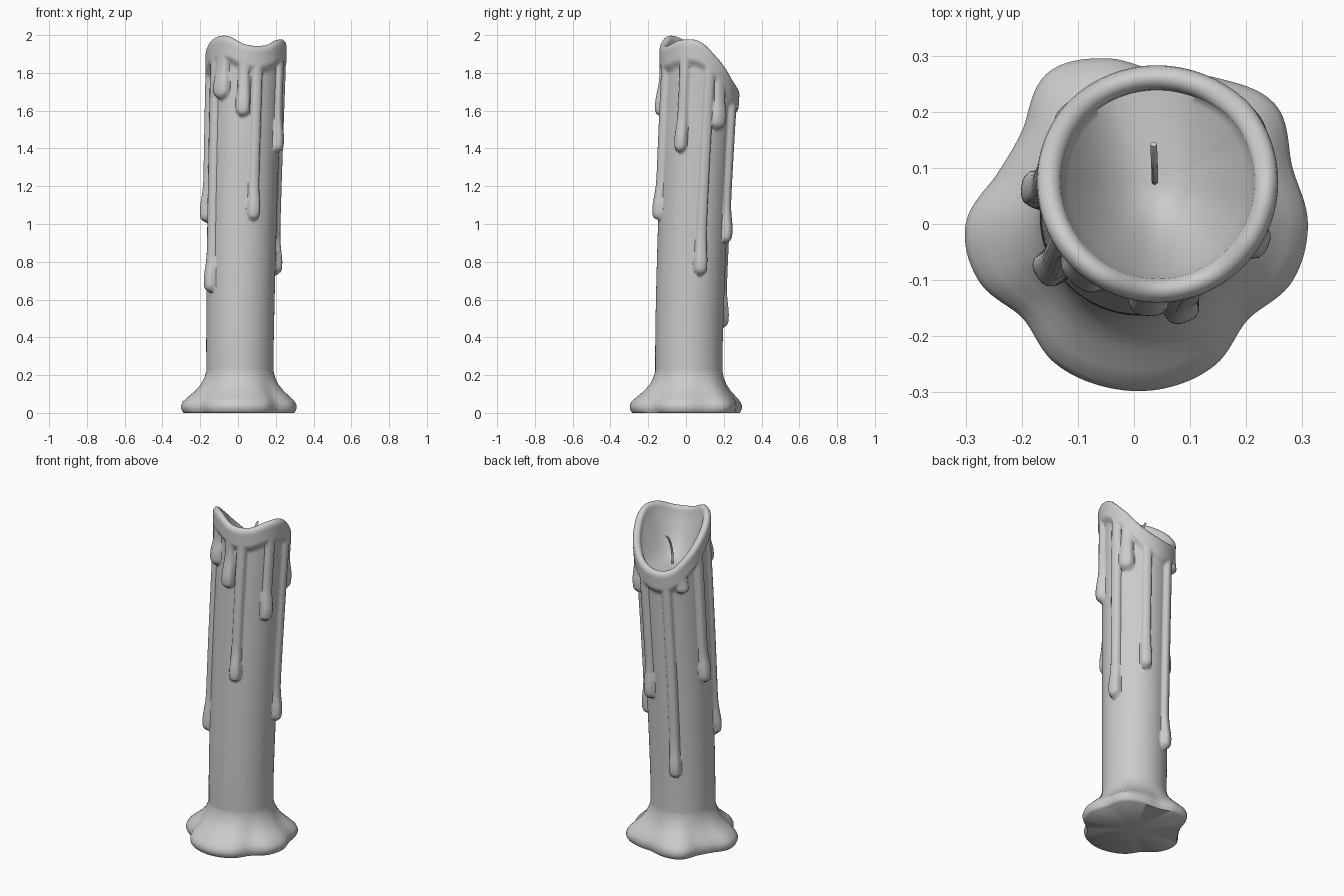
import bpy, bmesh, math

if "Cube" in bpy.data.objects:
    bpy.data.objects.remove(bpy.data.objects["Cube"])

N = 150          # points around
BODY_ROWS = 150
LIP = 0.025      # thickness of the melted wax layer

# rim height every 30 degrees, foot radius every 20 degrees (from +x, counter-clockwise)
RIM = [1.965, 1.87, 1.76, 1.715, 1.725, 1.81, 1.91, 1.98, 1.995, 1.95, 1.945, 1.975]
FOOT = [.31, .30, .33, .30, .275, .30, .31, .26, .26,
        .30, .295, .26, .285, .295, .298, .29, .265, .30]
# drips: angle, bottom height, half width
DRIPS = [(-130, 1.66, .045), (-93, 1.57, .035), (-72, 1.02, .032), (-25, 1.38, .032),
         (15, .73, .034), (34, 1.50, .040), (68, .90, .032), (113, .45, .032),
         (138, 1.58, .040), (173, 1.01, .033), (-148, .64, .033)]


def ring_curve(vals, deg):
    """Periodic smooth interpolation through evenly spaced values."""
    n = len(vals)
    f = (deg % 360) / 360 * n
    i = int(f)
    t = f - i
    a, b, c, d = (vals[(i + k) % n] for k in (-1, 0, 1, 2))
    return b + .5 * t * (c - a + t * (2*a - 5*b + 4*c - d + t * (3*(b - c) + d - a)))


def smooth(x):
    x = max(0, min(1, x))
    return x * x * (3 - 2 * x)


def centre(z):
    t = max(0, min(1, (z - .3) / 1.5)) ** 1.4
    return .01 + .032 * t, .015 + .06 * t


def core(z):
    return .178 + .012 * max(0, min(1, (z - .3) / 1.5))


def wax(deg, z, rim):
    """Thickness of the melted layer: lip under the rim plus hanging drips."""
    h = LIP * smooth((z - (rim - .15)) / .05)
    for ang, zb, w in DRIPS:
        d = abs((deg - ang + 180) % 360 - 180) * math.pi / 180 * .19
        bulb = math.exp(-((z - zb - .06) / .09) ** 2) * smooth((rim - .1 - z) / .15)
        w2 = w * (.85 + .2 * bulb)
        below = max(0, zb + w2 - z)
        q = math.hypot(d, below) / w2
        if q < 1:
            h = max(h, (LIP + .016 * bulb) * (1 - q ** 3) ** .5)
    return h


# Candle body: one lofted skin from foot to rim and into the bowl
bm = bmesh.new()
rings = []


def add_ring(fn):
    rings.append([bm.verts.new(fn(i * 360 / N)) for i in range(N)])


def polar(c, r, deg, z):
    a = math.radians(deg)
    return c[0] + r * math.cos(a), c[1] + r * math.sin(a), z


# Spread foot
FOOT_PROFILE = [(.90, .0), (.96, .01), (1.0, .025), (1.0, .04), (.93, .06),
                (.72, .085), (.45, .115), (.22, .15), (.08, .185)]
for k, z in FOOT_PROFILE:
    def foot(deg, k=k, z=z):
        R = ring_curve(FOOT, deg)
        s = min(1, k)
        c = centre(0)
        return polar((c[0] * (1 - s), c[1] * (1 - s)), core(0) + (R - core(0)) * k, deg, z)
    add_ring(foot)

# Shaft with drips
for j in range(BODY_ROWS + 1):
    def shaft(deg, s=j / BODY_ROWS):
        rim = ring_curve(RIM, deg)
        z = .22 + s * (rim - .03 - .22)
        return polar(centre(z), core(z) + wax(deg, z, rim), deg, z)
    add_ring(shaft)

# Rounded rim
for j in range(1, 8):
    def lip(deg, a=j * math.pi / 8):
        rim = ring_curve(RIM, deg)
        z = rim - .03
        r = core(z) + LIP - .022 + .022 * math.cos(a)
        return polar(centre(z), r, deg, z + .03 * math.sin(a))
    add_ring(lip)

# Melted bowl
FLOOR = 1.68
for j in range(14):
    def bowl(deg, u=1 - j / 14):
        z = ring_curve(RIM, deg) - .03
        return polar(centre(z), (core(z) + LIP - .044) * u, deg, FLOOR + (z - FLOOR) * u ** 2.2)
    add_ring(bowl)

for lo, hi in zip(rings, rings[1:]):
    for i in range(N):
        k = (i + 1) % N
        bm.faces.new((lo[i], lo[k], hi[k], hi[i]))
cx, cy = centre(1.9)
top = bm.verts.new((cx, cy, FLOOR))
bottom = bm.verts.new((0, 0, 0))
for i in range(N):
    k = (i + 1) % N
    bm.faces.new((rings[-1][i], rings[-1][k], top))
    bm.faces.new((rings[0][k], rings[0][i], bottom))
bmesh.ops.recalc_face_normals(bm, faces=bm.faces)

mesh = bpy.data.meshes.new("candle_body")
bm.to_mesh(mesh)
bm.free()
body = bpy.data.objects.new("candle_body", mesh)
bpy.context.collection.objects.link(body)
bpy.context.view_layer.objects.active = body
body.select_set(True)
bpy.ops.object.shade_smooth_by_angle(angle=math.radians(60))

# Bent wick
cu = bpy.data.curves.new("wick", 'CURVE')
cu.dimensions = '3D'
cu.bevel_depth = .006
cu.bevel_resolution = 2
cu.use_fill_caps = True
sp = cu.splines.new('POLY')
pts = [(.037, .075, 1.66), (.037, .078, 1.74), (.037, .092, 1.80), (.036, .115, 1.845), (.035, .142, 1.87)]
sp.points.add(len(pts) - 1)
for p, co in zip(sp.points, pts):
    p.co = (*co, 1)
bpy.context.collection.objects.link(bpy.data.objects.new("wick", cu))
